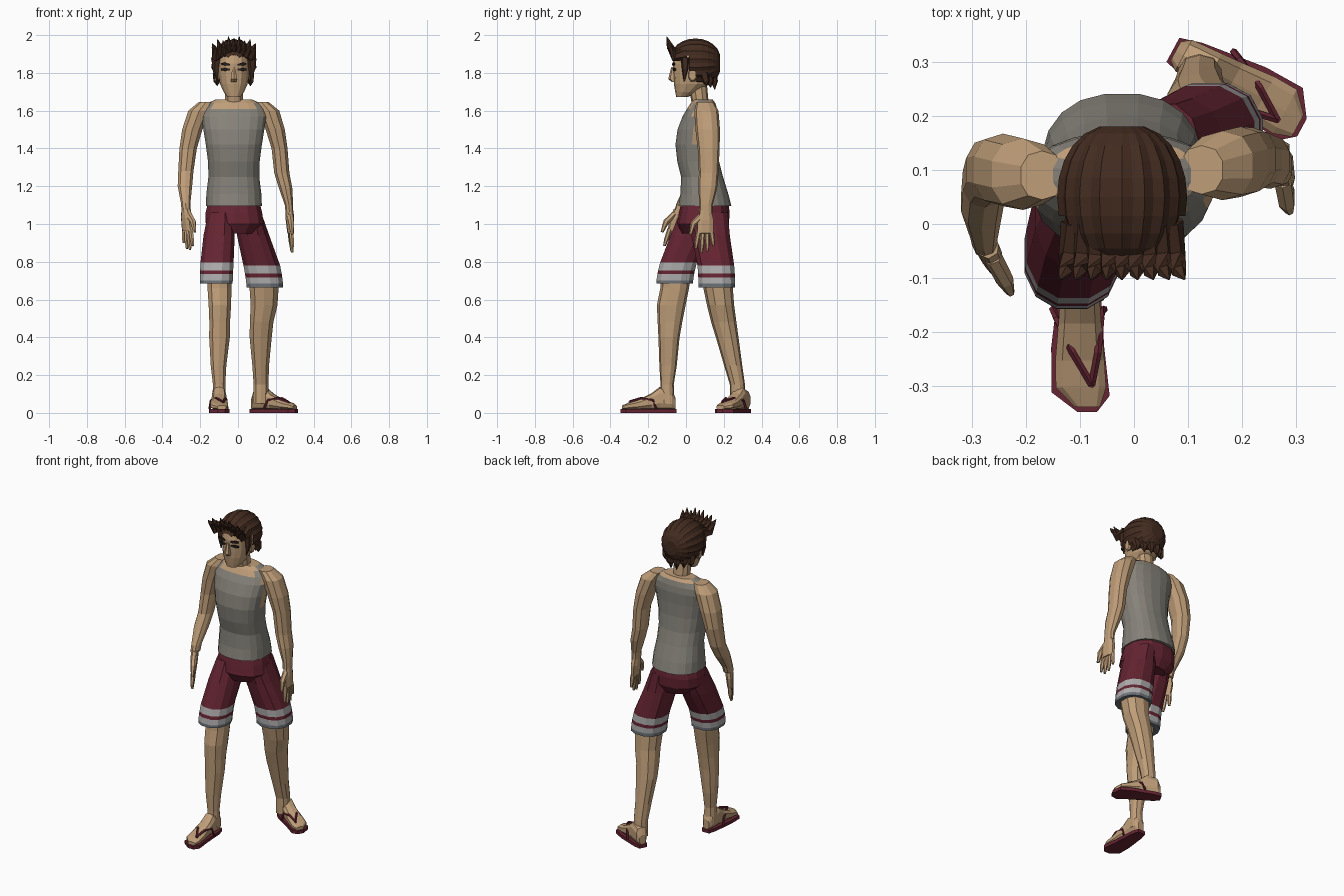
import bpy, bmesh, math
from mathutils import Vector

if "Cube" in bpy.data.objects:
    bpy.data.objects.remove(bpy.data.objects["Cube"])


def make_material(name, colour):
    mat = bpy.data.materials.new(name)
    mat.use_nodes = True
    mat.diffuse_color = (*colour, 1)
    mat.node_tree.nodes["Principled BSDF"].inputs["Base Color"].default_value = (*colour, 1)
    return mat


SKIN = make_material("skin", (.52, .34, .19))
SHIRT = make_material("shirt grey", (.24, .225, .195))
RED = make_material("shorts red", (.13, .018, .032))
WHITE = make_material("stripe white", (.42, .41, .41))
HEM = make_material("hem grey", (.15, .17, .19))
HAIR = make_material("hair brown", (.055, .024, .014))
DARK = make_material("eye dark", (.02, .012, .01))

X, Y, Z = Vector((1, 0, 0)), Vector((0, 1, 0)), Vector((0, 0, 1))
MIDDLE = -.022


def finish(name, bm, materials):
    bmesh.ops.recalc_face_normals(bm, faces=bm.faces)
    mesh = bpy.data.meshes.new(name)
    bm.to_mesh(mesh)
    bm.free()
    for mat in materials:
        mesh.materials.append(mat)
    obj = bpy.data.objects.new(name, mesh)
    bpy.context.collection.objects.link(obj)
    return obj


def ring(centre, a, b, sides=10, square=.85):
    """Rounded cross-section spanned by the half-axes a and b."""
    points = []
    for k in range(sides):
        t = math.tau * (k + .5) / sides
        c, s = math.cos(t), math.sin(t)
        points.append(centre + a * math.copysign(abs(c) ** square, c)
                      + b * math.copysign(abs(s) ** square, s))
    return points


def loft(name, rings, materials=(SKIN,), paint=None):
    """Skin a list of rings; paint(ring index, face centre) picks a material."""
    bm = bmesh.new()
    rows = [[bm.verts.new(p) for p in r] for r in rings]
    n = len(rows[0])
    for i in range(len(rows) - 1):
        for k in range(n):
            m = (k + 1) % n
            face = bm.faces.new((rows[i][k], rows[i][m], rows[i + 1][m], rows[i + 1][k]))
            if paint:
                face.material_index = paint(i, face.calc_center_median())
    for i, row in ((0, rows[0]), (len(rows) - 2, rows[-1])):
        cap = bm.faces.new(row)
        if paint:
            cap.material_index = paint(i, cap.calc_center_median())
    return finish(name, bm, materials)


def column(name, stations, sides=10, materials=(SKIN,), paint=None):
    """Stack of level rings, each given as x, y, z, half width, half depth."""
    rings = [ring(Vector((x, y, z)), X * w, Y * d, sides) for x, y, z, w, d in stations]
    return loft(name, rings, materials, paint)


def strand(name, points, radii, material=SKIN, sides=6):
    """Tapered tube through a few points."""
    points = [Vector(p) for p in points]
    rings = []
    for i, p in enumerate(points):
        along = (points[min(i + 1, len(points) - 1)] - points[max(i - 1, 0)]).normalized()
        a = along.cross(Y if abs(along.y) < .8 else X).normalized()
        rings.append(ring(p, a * radii[i], along.cross(a) * radii[i], sides, 1))
    return loft(name, rings, (material,))


# Tank top with open neck and arm holes
def shirt_paint(i, c):
    side = abs(c.x - MIDDLE)
    neck = side < .1 and c.z > (1.6 if c.y < .09 else 1.63)
    arm_hole = side > .15 and c.z > 1.43 and .04 < c.y < .15
    return 1 if neck or arm_hole else 0


column("tank_top", [
    (MIDDLE, .1, 1.095, .15, .142), (MIDDLE, .097, 1.16, .147, .128),
    (MIDDLE, .085, 1.25, .136, .112), (MIDDLE, .065, 1.33, .138, .112),
    (MIDDLE, .055, 1.42, .15, .112), (MIDDLE, .06, 1.5, .163, .106),
    (MIDDLE, .075, 1.57, .173, .094), (MIDDLE, .085, 1.61, .165, .08),
    (MIDDLE, .09, 1.64, .14, .066), (MIDDLE, .092, 1.658, .1, .05)],
    20, (SHIRT, SKIN), shirt_paint)

# Shorts: seat and two legs with striped hems
column("shorts_seat", [
    (MIDDLE + .01, .09, .95, .1, .11), (MIDDLE + .005, .09, 1.0, .157, .137),
    (MIDDLE, .097, 1.06, .153, .134), (MIDDLE, .1, 1.12, .138, .124)], 14, (RED,))


def shorts_leg(name, stations):
    bands = [1, 2, 0, 2]
    column(name, stations, 12, (RED, HEM, WHITE),
           lambda i, c: bands[i] if i < len(bands) else 0)


shorts_leg("shorts_right_leg", [
    (-.115, -.06, .685, .089, .1), (-.115, -.059, .702, .09, .1),
    (-.114, -.054, .735, .09, .1), (-.113, -.05, .755, .09, .1),
    (-.111, -.04, .795, .09, .1), (-.1, .025, .94, .085, .11), (-.09, .08, 1.06, .07, .115)])
shorts_leg("shorts_left_leg", [
    (.142, .163, .665, .099, .1), (.141, .163, .685, .1, .1),
    (.137, .162, .718, .1, .1), (.134, .161, .738, .1, .1),
    (.126, .158, .78, .1, .1), (.08, .13, .94, .088, .105), (.055, .11, 1.06, .07, .115)])

# Bare legs
column("right_leg", [
    (-.1, -.1, .05, .038, .04), (-.1, -.1, .15, .034, .035), (-.103, -.095, .25, .043, .046),
    (-.098, -.09, .4, .057, .056), (-.097, -.085, .48, .057, .065),
    (-.096, -.078, .57, .062, .076), (-.098, -.06, .66, .066, .076), (-.1, -.05, .76, .07, .08)])
column("left_leg", [
    (.12, .275, .05, .04, .042), (.122, .272, .15, .041, .04), (.12, .25, .25, .046, .048),
    (.12, .218, .4, .061, .06), (.125, .2, .48, .065, .067),
    (.138, .183, .57, .074, .072), (.138, .17, .66, .08, .078), (.14, .17, .76, .075, .08)])


# Feet with thong sandals; inner is the sideways sign of the big toe
def foot(side, heel, heading, length, inner):
    u = Vector(heading).normalized()
    v = Vector((-u.y, u.x, 0)) * inner
    heel = Vector(heel)
    place = lambda along, across, up: heel + u * along * length + v * across + Z * up

    outline = [(0, -.025), (0, .025), (.15, .037), (.6, .045), (.9, .055),
               (1, .032), (1, -.005), (.88, -.052), (.6, -.053), (.15, -.037)]
    loft(side + "_sandal_sole",
         [[place(a, b, h) for a, b in outline] for h in (0, .02)], (RED,))

    rings = []
    for along, shift, width, height in [
            (.02, 0, .02, .06), (.08, 0, .034, .1), (.3, 0, .038, .12), (.45, 0, .041, .085),
            (.68, 0, .047, .052), (.85, .002, .048, .036), (.97, .014, .024, .022)]:
        half = height / 2
        rings.append(ring(place(along, shift, .018 + half), v * width, Z * half, 10, .7))
    loft(side + "_foot", rings)

    toe = (.83, .022, .06)
    for label, across in (("inner", .045), ("outer", -.05)):
        strand(side + "_sandal_strap_" + label,
               [place(*toe), place(.63, toe[1] + (across - toe[1]) * .5, .078),
                place(.42, across * .86, .066), place(.36, across, .02)],
               [.007] * 4, RED, 5)
    strand(side + "_sandal_post", [place(.83, .022, .02), place(*toe)], [.007, .007], RED, 5)


foot("right", (-.1, -.05, 0), (0, -1, 0), .297, 1)
foot("left", (.072, .322, 0), (.87, -.47, 0), .278, -1)

# Arms
column("right_arm", [
    (-.276, -.028, 1.07, .024, .034), (-.277, -.015, 1.11, .026, .035),
    (-.281, .04, 1.2, .04, .048), (-.276, .08, 1.28, .042, .05), (-.264, .1, 1.4, .048, .06),
    (-.242, .1, 1.5, .056, .067), (-.205, .092, 1.6, .06, .066), (-.17, .09, 1.645, .04, .045)])
column("left_arm", [
    (.272, .105, 1.06, .021, .036), (.27, .106, 1.1, .023, .035),
    (.252, .115, 1.19, .037, .05), (.232, .12, 1.27, .042, .052), (.22, .12, 1.4, .044, .058),
    (.197, .115, 1.5, .053, .065), (.163, .108, 1.6, .058, .064), (.125, .1, 1.645, .04, .045)])


# Hands: flat palm, four fingers and a thumb on the forward edge
def hand(side, wrist, down, forward):
    wrist, down, forward = Vector(wrist), Vector(down).normalized(), Vector(forward).normalized()
    flat = down.cross(forward).normalized()
    loft(side + "_palm", [
        ring(wrist + down * d, forward * w, flat * t, 8)
        for d, w, t in ((0, .03, .022), (.05, .045, .022), (.12, .046, .017))])
    for k in range(4):
        spread = .035 - .023 * k
        reach = (.2, .222, .215, .185)[k]
        base = wrist + down * .11 + forward * spread
        tip = wrist + down * reach + forward * spread * 1.35
        strand(f"{side}_finger_{k + 1}", [base, base.lerp(tip, .6), tip], [.013, .012, .007])
    strand(side + "_thumb",
           [wrist + down * .03 + forward * .025, wrist + down * .07 + forward * .065,
            wrist + down * .125 + forward * .078], [.018, .016, .008])


hand("right", (-.275, -.035, 1.08), (.06, -.2, -1), (.5, -.85, 0))
hand("left", (.272, .105, 1.07), (.06, -.03, -1), (.1, -1, 0))

# Neck, head and face
column("neck", [(MIDDLE, .085, 1.58, .06, .05), (MIDDLE, .075, 1.64, .05, .045),
                (MIDDLE, .06, 1.75, .05, .05)])
column("head", [
    (MIDDLE, -.02, 1.673, .036, .032), (MIDDLE, .003, 1.7, .056, .06),
    (MIDDLE, .03, 1.74, .074, .094), (MIDDLE, .045, 1.785, .082, .112),
    (MIDDLE, .05, 1.85, .085, .12), (MIDDLE, .05, 1.9, .08, .11),
    (MIDDLE, .05, 1.94, .05, .07)], 14)
loft("nose", [ring(Vector((MIDDLE, y, z)), X * w, Y * d, 6) for y, z, w, d in (
    (-.064, 1.752, .016, .012), (-.07, 1.768, .018, .024), (-.066, 1.83, .009, .012))])
for side, s in (("right", -1), ("left", 1)):
    for part, z, height, y in (("brow", 1.846, .008, -.066), ("eye", 1.818, .008, -.062)):
        tilt = Vector((s, .16, .12 if part == "brow" else 0)).normalized()
        loft(f"{side}_{part}", [
            ring(Vector((MIDDLE + s * .044, y + shift, z)), tilt * .027, Z * height, 6)
            for shift in (-.004, .004)], (DARK,))
    loft(side + "_ear", [
        ring(Vector((MIDDLE + s * x, .035, 1.79)), Y * r * .65, Z * r, 8, 1)
        for x, r in ((.07, .02), (.094, .038), (.102, .03))])

# Hair: ridged cap whose locks run from brow to nape
locks, steps = 36, 12
bm = bmesh.new()
rows = []
for i in range(1, steps):
    p = math.pi * i / steps
    row = []
    for k in range(locks):
        t = math.tau * k / locks
        r = math.sin(p) ** .8 * (1 if k % 2 else .95)
        row.append(bm.verts.new((MIDDLE + .122 * r * math.cos(t),
                                 .05 - .135 * math.cos(p), 1.852 + .13 * r * math.sin(t))))
    rows.append(row)
for i in range(len(rows) - 1):
    for k in range(locks):
        m = (k + 1) % locks
        face = bm.faces.new((rows[i][k], rows[i][m], rows[i + 1][m], rows[i + 1][k]))
bm.faces.new(rows[0])
bm.faces.new(rows[-1])
bare = [f for f in bm.faces for c in [f.calc_center_median()]
        if (c.y < 0 and c.z < 1.885) or (c.y < .065 and c.z < 1.82)]
bmesh.ops.delete(bm, geom=bare, context="FACES")
finish("hair_cap", bm, (HAIR,))

# Spiky fringe, sideburns and nape locks
for k in range(9):
    a = (k - 4) / 4
    x = MIDDLE + .085 * a
    lift = .03 * (1 - abs(a)) + .014 * (k % 2)
    strand(f"fringe_{k + 1}",
           [(x, .0, 1.925 - .03 * a * a), (x + .01 * a, -.062, 1.915 - .03 * a * a),
            (x + .02 * a, -.088, 1.935 + lift * .5), (x + .03 * a, -.102, 1.955 + lift)],
           [.03, .024, .014, .002], HAIR, 5)
for s in (-1, 1):
    strand("sideburn", [(MIDDLE + s * .092, -.005, 1.88), (MIDDLE + s * .096, -.005, 1.82),
                        (MIDDLE + s * .088, -.01, 1.755)], [.024, .018, .003], HAIR, 5)
    for k in range(3):
        x = MIDDLE + s * (.02 + .034 * k)
        y = .15 - .022 * k
        strand("nape_lock", [(x, y - .01, 1.8), (x, y, 1.755), (x, y + .002, 1.712 + .01 * k)],
               [.024, .02, .002], HAIR, 5)
